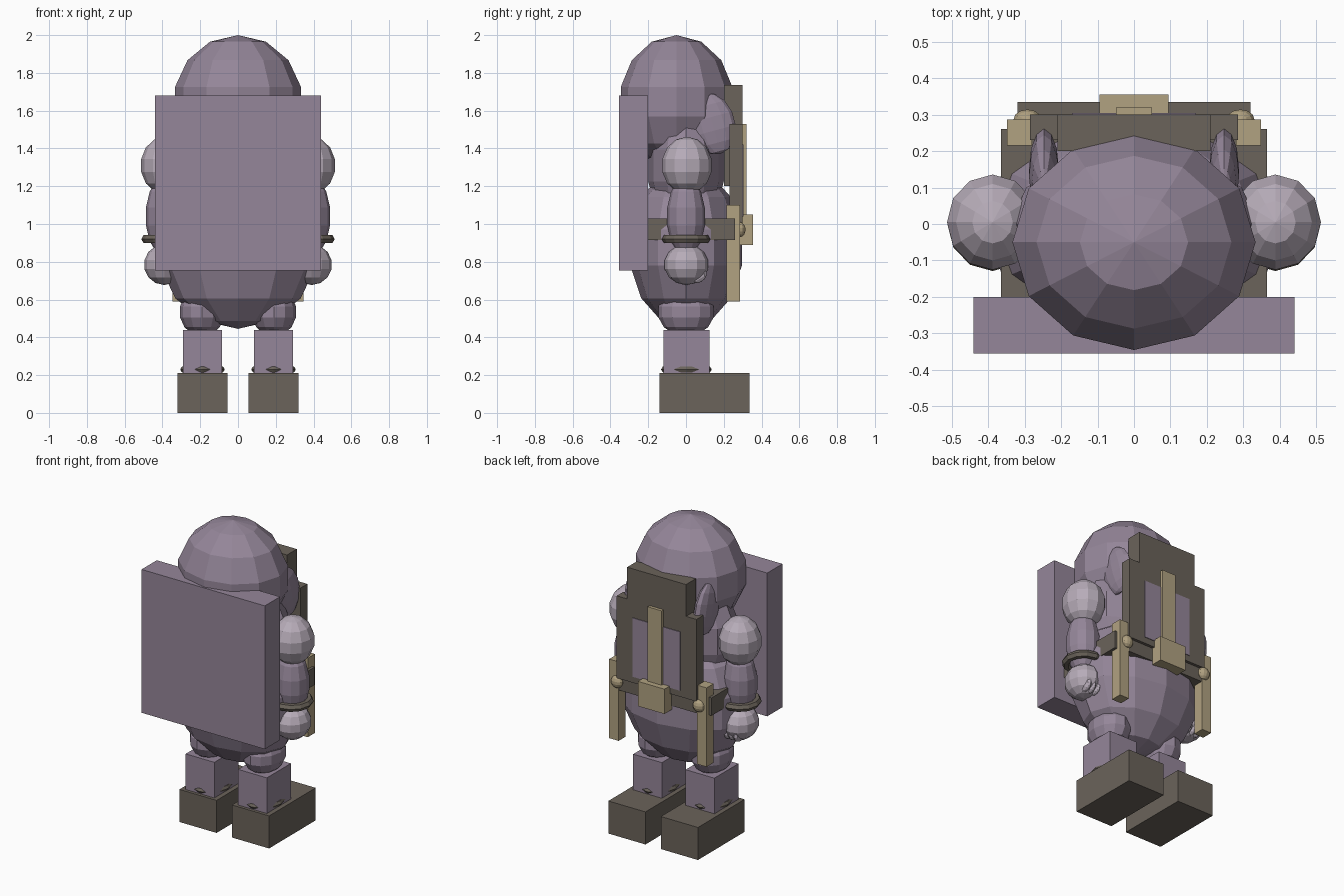
import bpy
from math import radians

old = bpy.data.objects.get("Cube")
if old:
    bpy.data.objects.remove(old, do_unlink=True)


def material(name, rgb):
    m = bpy.data.materials.new(name)
    m.use_nodes = True
    m.diffuse_color = (*rgb, 1)
    m.node_tree.nodes["Principled BSDF"].inputs["Base Color"].default_value = (*rgb, 1)
    return m


mauve = material("mauve", (0.30, 0.24, 0.32))
lilac = material("pale lilac", (0.47, 0.41, 0.48))
brown = material("dark brown", (0.145, 0.125, 0.103))
tan = material("tan", (0.44, 0.36, 0.22))


def finish(name, mat):
    ob = bpy.context.object
    ob.name = name
    ob.data.materials.append(mat)
    return ob


def box(name, mat, x, y, z):
    """Box spanning the given (low, high) ranges."""
    bpy.ops.mesh.primitive_cube_add(size=1, location=[sum(r) / 2 for r in (x, y, z)])
    ob = finish(name, mat)
    ob.scale = [abs(r[1] - r[0]) for r in (x, y, z)]
    return ob


def ball(name, mat, center, radii, tilt=0, segments=12, rings=7):
    bpy.ops.mesh.primitive_uv_sphere_add(segments=segments, ring_count=rings, radius=1,
                                         location=center, rotation=(radians(tilt), 0, 0))
    ob = finish(name, mat)
    ob.scale = radii
    return ob


def ring(name, mat, center, major, minor, scale):
    bpy.ops.mesh.primitive_torus_add(major_segments=12, minor_segments=6, location=center,
                                     major_radius=major, minor_radius=minor)
    ob = finish(name, mat)
    ob.scale = scale
    return ob


# Head and body
ball("head", mauve, (0, -0.05, 1.647), (0.342, 0.303, 0.353))
ball("chest", mauve, (0, 0, 1.31), (0.35, 0.205, 0.38))
ball("belly", mauve, (0, 0, 0.875), (0.425, 0.303, 0.43))

# Large slab
box("slab", mauve, (-0.44, 0.44), (-0.355, -0.2), (0.755, 1.68))

# Breast plate with stepped top and inset panel
box("upper_plate", brown, (-0.21, 0.21), (0.2, 0.3), (1.2, 1.735))
box("lower_plate", brown, (-0.285, 0.285), (0.23, 0.3), (1.0, 1.53))
box("inset_panel", mauve, (-0.17, 0.17), (0.298, 0.304), (1.04, 1.42))
box("center_bar", tan, (-0.05, 0.05), (0.29, 0.32), (1.03, 1.53))

# Belt
box("belt", brown, (-0.365, 0.365), (-0.2, 0.26), (0.915, 1.03))
box("belt_front", brown, (-0.325, 0.325), (0.24, 0.282), (0.915, 1.03))
box("buckle", tan, (-0.095, 0.095), (0.28, 0.355), (0.89, 1.05))

for side, s in (("left", 1), ("right", -1)):
    # Belt straps and buttons
    box(f"{side}_strap", tan, (s * 0.28, s * 0.348), (0.215, 0.287), (0.59, 1.1))
    ball(f"{side}_button", tan, (s * 0.292, 0.285, 0.97), (0.04, 0.03, 0.04))
    # Shoulder pads beside the plate
    ball(f"{side}_shoulder_pad", mauve, (s * 0.247, 0.14, 1.53), (0.042, 0.12, 0.165), 15)

    # Arms
    ball(f"{side}_shoulder", lilac, (s * 0.388, 0.005, 1.31), (0.128, 0.134, 0.152))
    ball(f"{side}_forearm", mauve, (s * 0.388, 0, 1.04), (0.102, 0.102, 0.21))
    ring(f"{side}_bracelet", brown, (s * 0.388, 0, 0.92), 0.1, 0.024, (1, 1.04, 1))
    ball(f"{side}_hand", lilac, (s * 0.39, 0.002, 0.785), (0.108, 0.118, 0.108))
    for i in range(3):
        ball(f"{side}_finger_{i + 1}", lilac, (s * (0.35 + 0.035 * i), 0.065, 0.725),
             (0.022, 0.048, 0.035), 30, 8, 6)

    # Legs
    ball(f"{side}_thigh", mauve, (s * 0.19, 0, 0.535), (0.12, 0.15, 0.13))
    box(f"{side}_shin", mauve, (s * 0.085, s * 0.29), (-0.12, 0.125), (0.19, 0.44))
    ring(f"{side}_ankle_band", brown, (s * 0.188, 0.002, 0.23), 0.1, 0.018, (1, 1.14, 1))
    box(f"{side}_foot", brown, (s * 0.055, s * 0.32), (-0.14, 0.335), (0, 0.21))
